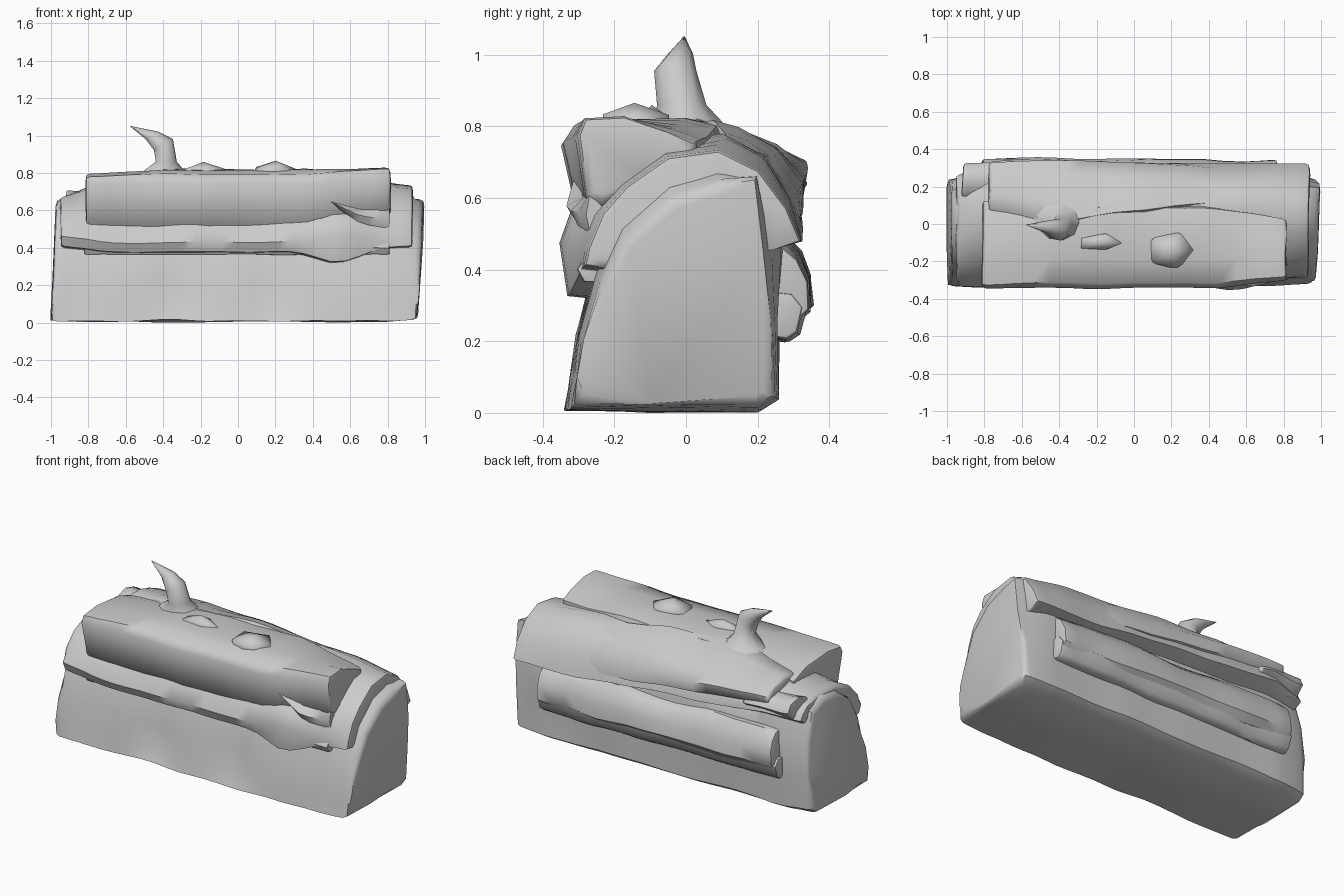
import bpy, bmesh, math
from mathutils import Vector, noise

if "Cube" in bpy.data.objects:
    bpy.data.objects.remove(bpy.data.objects["Cube"])


def finish(name, bm, angle=45):
    bmesh.ops.recalc_face_normals(bm, faces=bm.faces)
    me = bpy.data.meshes.new(name)
    bm.to_mesh(me)
    bm.free()
    ob = bpy.data.objects.new(name, me)
    bpy.context.collection.objects.link(ob)
    bpy.ops.object.select_all(action='DESELECT')
    ob.select_set(True)
    bpy.context.view_layer.objects.active = ob
    bpy.ops.object.shade_smooth_by_angle(angle=math.radians(angle))
    return ob


def loft(name, stations, steps=18, rough=0.012, bevel=0.02, shape=None, angle=45):
    """Skin (y, z) outlines placed along x, bevel the end rims, crumple lightly."""
    bm = bmesh.new()
    rings = []
    x0, x1 = stations[0][0], stations[-1][0]
    for i in range(steps + 1):
        x = x0 + (x1 - x0) * i / steps
        k = max(j for j in range(len(stations) - 1) if stations[j][0] <= x + 1e-6)
        (xa, pa), (xb, pb) = stations[k], stations[k + 1]
        t = min(1, (x - xa) / (xb - xa))
        ring = []
        for a, b in zip(pa, pb):
            y, z = a[0] + (b[0] - a[0]) * t, a[1] + (b[1] - a[1]) * t
            ring.append(bm.verts.new((x, y, z)))
        rings.append(ring)
    n = len(rings[0])
    for r, s in zip(rings, rings[1:]):
        for j in range(n):
            bm.faces.new((r[j], r[(j + 1) % n], s[(j + 1) % n], s[j]))
    caps = [bm.faces.new(rings[0]), bm.faces.new(rings[-1])]
    rim = list({e for f in caps for e in f.edges})
    if bevel:
        bmesh.ops.bevel(bm, geom=rim, offset=bevel, segments=2, profile=0.6,
                        affect='EDGES', clamp_overlap=True)
    seed = Vector((len(name), 3.1, 7.7))
    for v in bm.verts:
        if shape:
            v.co = shape(v.co.copy())
        v.co += noise.noise_vector(v.co * 4 + seed) * rough
        v.co.z = max(v.co.z, 0.0)
    return finish(name, bm, angle)


# main bundle: flat bottom, rounded top, ends leaning as seen from the front
left_end = [(-.335, .01), (-.1, .015), (.18, .01), (.22, .04), (.23, .25), (.23, .45),
            (.18, .61), (.08, .655), (-.06, .64), (-.18, .56), (-.26, .42), (-.305, .22), (-.325, .1)]
middle = [(-.335, .01), (-.1, .005), (.2, .005), (.255, .04), (.26, .25), (.27, .45),
          (.2, .66), (.08, .72), (-.06, .69), (-.18, .58), (-.25, .42), (-.3, .22), (-.32, .1)]
right_end = [(-.32, .02), (-.1, .03), (.2, .015), (.25, .04), (.24, .25), (.22, .45),
             (.2, .655), (.09, .64), (-.04, .59), (-.17, .48), (-.24, .36), (-.28, .2), (-.3, .1)]


def lean(co):
    if abs(co.x) > .8:
        co.x += (.05 * (co.z - .65) if co.x > 0 else .03 * co.z) * 1.4
    # shallow dents low on the front
    if co.y < -.25 and .05 < co.z < .3:
        co.y += .025 * sum(math.exp(-((co.x - c) / .1) ** 2) for c in (-.33, .18))
    return co


loft("main_bundle", [(-1, left_end), (-.82, middle), (.82, middle), (1, right_end)],
     steps=24, shape=lean, rough=.012, bevel=.03)

# large cloth wrapped over the bundle, sagging at the front right
wrap_l = [(-.25, .40), (-.31, .41), (-.33, .46), (-.285, .53), (-.22, .62), (-.08, .665),
          (.1, .67), (.19, .655), (.24, .62), (.26, .58), (.2, .54)]
wrap_m = [(-.23, .37), (-.31, .38), (-.335, .43), (-.30, .51), (-.22, .6), (-.08, .74),
          (.1, .76), (.25, .71), (.31, .66), (.32, .6), (.25, .56)]
wrap_b = [(-.23, .37), (-.31, .38), (-.335, .43), (-.30, .52), (-.22, .62), (-.08, .74),
          (.1, .775), (.22, .72), (.295, .61), (.33, .49), (.25, .47)]
wrap_r = [(-.22, .40), (-.29, .41), (-.28, .46), (-.24, .56), (-.17, .64), (-.05, .715),
          (.09, .735), (.2, .68), (.28, .57), (.32, .47), (.24, .45)]


def sag(co):
    if co.y < -.15 and co.z < .57:
        f = math.exp(-((co.x - .53) / .14) ** 2)
        co.z += f * (-.06 if co.z < .42 else .05)
        co.y -= .02 * f
    return co


loft("wrap_cloth", [(-.95, wrap_l), (-.72, wrap_m), (.5, wrap_b), (.935, wrap_r)],
     shape=sag, steps=26)

# thin layer peeking out under the wrap at the front
hem = [(-.2, .365), (-.28, .365), (-.3, .40), (-.27, .46), (-.2, .46)]
loft("front_under_layer", [(-.82, hem), (.81, hem)], bevel=.01, rough=.008)

# thick pad on top, its front face leaning back underneath
pad_l = [(-.24, .49), (-.29, .52), (-.345, .74), (-.325, .785), (-.2, .80), (0, .78),
         (.12, .74), (.12, .66), (-.1, .62)]
pad_m = [(-.24, .48), (-.29, .51), (-.345, .75), (-.315, .795), (-.18, .815), (.0, .82),
         (.09, .80), (.12, .70), (-.1, .62)]
pad_r = [(-.24, .58), (-.28, .61), (-.30, .78), (-.28, .825), (-.17, .825), (-.06, .78),
         (.02, .75), (.02, .68), (-.1, .64)]
loft("top_pad", [(-.81, pad_l), (-.4, pad_m), (.4, pad_m), (.815, pad_r)], bevel=.025, angle=50)

# shawl over the back of the top, sinking into the wrap towards the right
shawl_l = [(.03, .70), (.08, .76), (.16, .765), (.26, .735), (.335, .705), (.33, .67), (.27, .62)]
shawl_m = [(-.03, .76), (.02, .825), (.13, .80), (.25, .75), (.34, .69), (.325, .63), (.25, .6)]
shawl_c = [(.04, .76), (.08, .81), (.15, .79), (.25, .73), (.325, .63), (.33, .56), (.25, .54)]
shawl_r = [(.13, .68), (.15, .72), (.19, .70), (.23, .66), (.275, .59), (.30, .52), (.24, .5)]
loft("back_shawl", [(-.78, shawl_l), (-.4, shawl_m), (.1, shawl_c), (.72, shawl_r)], angle=60)

# ruffled cloth end at the back left
tuft = [(.1, .6), (.14, .68), (.22, .70), (.30, .68), (.33, .63), (.26, .57)]
loft("left_cloth_end", [(-.92, tuft), (-.6, tuft)], steps=6, rough=.03, angle=60)

# rolled cloth and its underlayer hanging on the back
roll = [(.22, .29), (.31, .26), (.35, .3), (.345, .38), (.32, .45), (.28, .49), (.22, .49)]
loft("back_roll", [(-.81, roll), (.77, [(y - .005, z - .01) for y, z in roll])],
     steps=16, rough=.02)
under = [(.22, .21), (.28, .2), (.31, .22), (.33, .29), (.3, .33), (.22, .34)]
loft("back_under_layer", [(-.83, under), (.77, under)], rough=.012)

# short folded corner at the front right
tip = [(-.29, .655), (-.31, .66), (-.28, .67), (-.26, .66)]
fold = [(-.31, .53), (-.335, .57), (-.29, .6), (-.25, .53)]
low = [(-.27, .50), (-.28, .55), (-.27, .61), (-.22, .56)]
loft("front_fold", [(.47, tip), (.66, fold), (.81, low)], steps=6, bevel=0, rough=.006)

# curved horn-like knot end: rings along a short path, flaring into the cloth
bm = bmesh.new()
path = [(-.41, .03, .76, .2, .13), (-.40, .01, .805, .12, .1), (-.385, -.012, .86, .058, .07),
        (-.40, -.03, .95, .052, .06), (-.46, -.015, 1.0, .035, .035), (-.575, -.005, 1.05, .002, .002)]
rings = [[bm.verts.new((x + rx * math.cos(a), y + ry * math.sin(a),
                        z + (.6 * rx * math.cos(a) if i > 2 else 0)))
          for a in [k * math.tau / 9 for k in range(9)]]
         for i, (x, y, z, rx, ry) in enumerate(path)]
for r, s in zip(rings, rings[1:]):
    for j in range(9):
        bm.faces.new((r[j], r[(j + 1) % 9], s[(j + 1) % 9], s[j]))
bm.faces.new(rings[0])
bm.faces.new(rings[-1])
finish("knot_horn", bm, 60)

# small peaked lumps in the cloth
for name, c, s in [("top_lump_right", (.2, -.14, .80), (.13, .11, .06)),
                   ("top_lump_left", (-.19, -.1, .80), (.13, .05, .06))]:
    bm = bmesh.new()
    bmesh.ops.create_icosphere(bm, subdivisions=1, radius=1)
    for v in bm.verts:
        v.co = Vector(c) + Vector([a * b for a, b in zip(v.co, s)])
        v.co += noise.noise_vector(v.co * 6) * .02
    finish(name, bm, 60)
